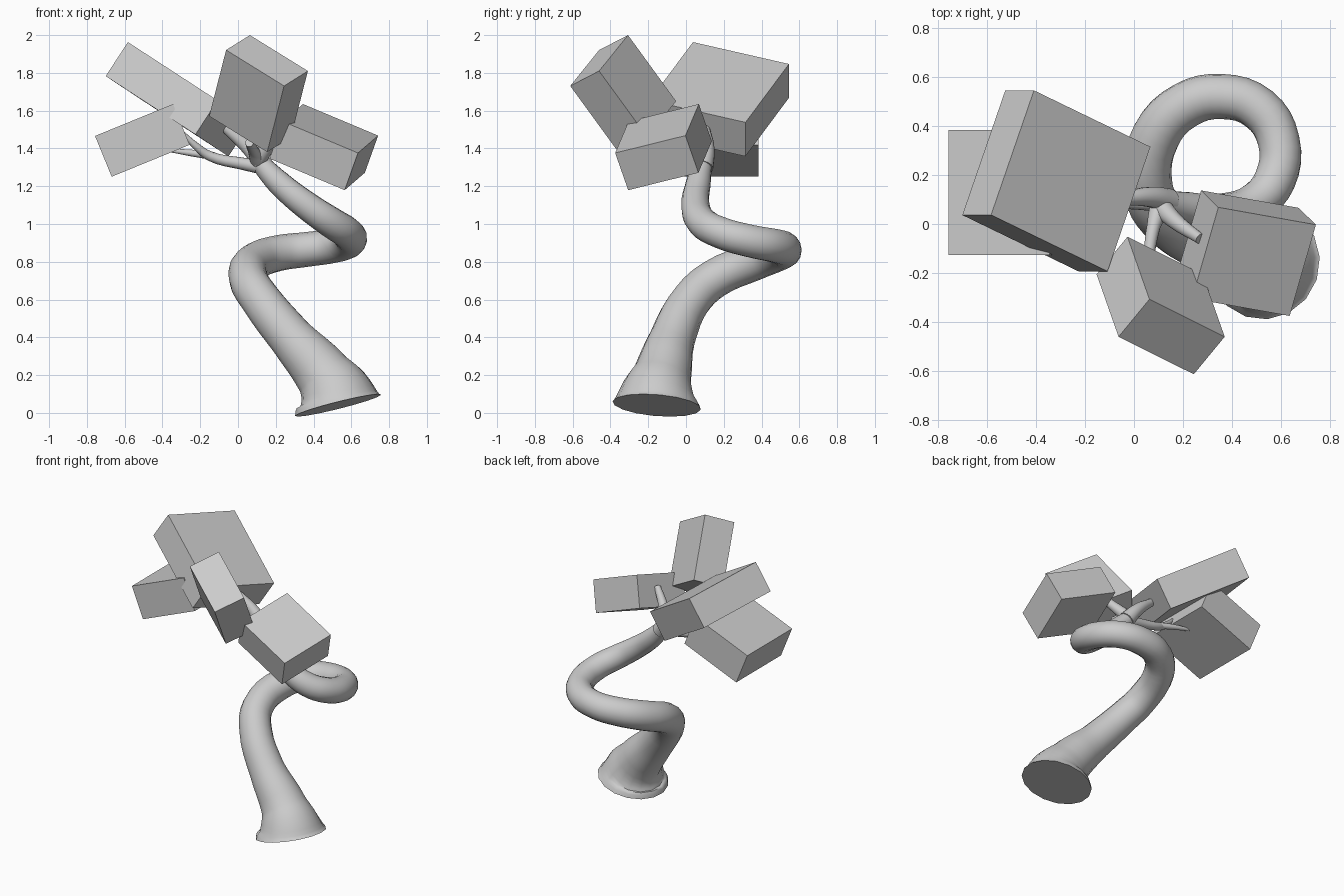
import bpy
from mathutils import Matrix, Vector

if "Cube" in bpy.data.objects:
    bpy.data.objects.remove(bpy.data.objects["Cube"])


def limb(name, points, res=4):
    """Smooth tapered tube through (x, y, z, radius) points."""
    cu = bpy.data.curves.new(name, 'CURVE')
    cu.dimensions = '3D'
    cu.bevel_depth = 1.0
    cu.bevel_resolution = 6
    cu.resolution_u = res
    cu.use_fill_caps = True
    sp = cu.splines.new('BEZIER')
    sp.bezier_points.add(len(points) - 1)
    for bp, (x, y, z, r) in zip(sp.bezier_points, points):
        bp.co = (x, y, z)
        bp.radius = r
        bp.handle_left_type = bp.handle_right_type = 'AUTO'
    ob = bpy.data.objects.new(name, cu)
    bpy.context.collection.objects.link(ob)
    bpy.ops.object.select_all(action='DESELECT')
    ob.select_set(True)
    bpy.context.view_layer.objects.active = ob
    bpy.ops.object.convert(target='MESH')
    bpy.ops.object.shade_smooth_by_angle(angle=0.9)


def block(name, corner, u, v, depth):
    """Flat-sided box from its top corner, two edge vectors and a depth."""
    u, v = Vector(u), Vector(v)
    w = u.cross(v).normalized() * depth
    if w.z > 0:
        w = -w
    centre = Vector(corner) + (u + v + w) / 2
    bpy.ops.mesh.primitive_cube_add(size=1)
    ob = bpy.context.object
    ob.name = name
    rot = Matrix((u.normalized(), v.normalized(), w.normalized())).transposed()
    size = Matrix.Diagonal((u.length, v.length, depth))
    ob.data.transform(Matrix.Translation(centre) @ (rot @ size).to_4x4())
    if rot.determinant() < 0:
        ob.data.flip_normals()


# Spiralling trunk, flared at the foot
limb("trunk", [
    (.53, -.155, .04, .235), (.515, -.15, .10, .2), (.455, -.125, .2, .155),
    (.28, -.07, .4, .12), (.12, .03, .6, .107), (.055, .15, .71, .103),
    (.09, .36, .80, .1), (.21, .485, .845, .095), (.36, .52, .865, .092),
    (.51, .47, .885, .09), (.59, .34, .91, .087), (.575, .18, .955, .085),
    (.49, .085, 1.01, .082), (.36, .05, 1.1, .075), (.22, .065, 1.215, .066),
    (.11, .09, 1.33, .05)])

# Branches
limb("left_branch", [(.14, .085, 1.3, .04), (.02, .09, 1.32, .032),
                     (-.15, .09, 1.36, .026), (-.22, .07, 1.41, .02),
                     (-.29, .05, 1.48, .01)])
limb("left_twig", [(-.13, .09, 1.36, .022), (-.24, .12, 1.375, .018),
                   (-.36, .14, 1.39, .01)])
limb("inner_branch", [(.14, .09, 1.3, .055), (.07, .11, 1.39, .042),
                      (-.07, .1, 1.51, .025)])
limb("front_branch", [(.11, .08, 1.33, .045), (.08, -.01, 1.39, .028),
                      (.06, -.13, 1.43, .022)])
limb("right_branch", [(.1, .08, 1.33, .045), (.17, .01, 1.42, .033),
                      (.27, -.06, 1.52, .022)])

# Foliage blocks
block("foliage_front", (.063, -.307, 2.0),
      (-.126, -.153, -.079), (.307, -.153, -.19), .442)
block("foliage_upper_left", (-.583, .037, 1.963),
      (.175, .508, -.116), (.475, -.23, -.309), .215)
block("foliage_lower_left", (-.757, -.127, 1.466),
      (.413, 0, .169), (0, .51, 0), .233)
block("foliage_right", (.344, .068, 1.635),
      (.398, -.071, -.167), (-.107, -.372, -.092), .22)
